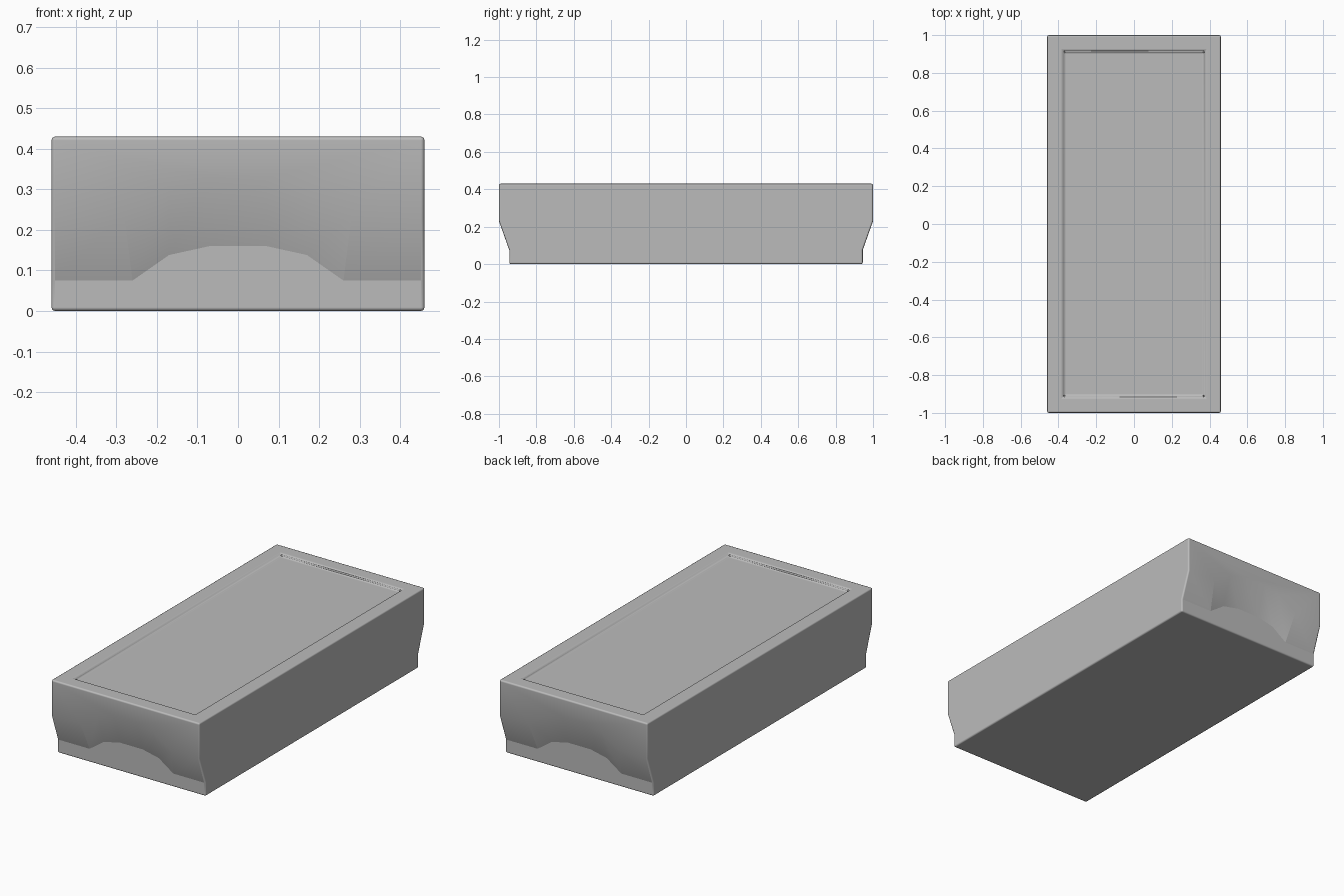
import bpy
import bmesh

cube = bpy.data.objects.get("Cube")
if cube:
    bpy.data.objects.remove(cube, do_unlink=True)

# Single plain grey
grey = bpy.data.materials.new("plain grey")
grey.use_nodes = True
colour = (0.5, 0.5, 0.5, 1)
grey.diffuse_color = colour
grey.node_tree.nodes["Principled BSDF"].inputs["Base Color"].default_value = colour

W, L, FOOT, H = 0.46, 1.0, 0.945, 0.43


def arch(half):
    """Mirror the right half of an arch line into a full left-to-right line."""
    return [(-x, z) for x, z in half] + [(x, z) for x, z in reversed(half)]


# Lower and upper edges of the sloping arched band at each end
low = arch([(W, 0.075), (0.26, 0.075), (0.17, 0.138), (0.07, 0.16)])
high = arch([(W, 0.23), (0.28, 0.235), (0.17, 0.305), (0.07, 0.33)])

bm = bmesh.new()
rings = {}
creases = []
for s in (-1, 1):
    # End wall: foot panel, sloping band, upper panel
    base = [bm.verts.new((x, s * FOOT, 0)) for x in (-W, W)]
    lo = [bm.verts.new((x, s * FOOT, z)) for x, z in low]
    hi = [bm.verts.new((x, s * L, z)) for x, z in high]
    top = [bm.verts.new((x, s * L, H)) for x in (-W, W)]
    bm.faces.new(base + lo[::-1])
    for i in range(len(lo) - 1):
        bm.faces.new((lo[i], lo[i + 1], hi[i + 1], hi[i]))
        creases.append(bm.edges.get((lo[i], lo[i + 1])))
    creases += [bm.edges.get((lo[i], hi[i])) for i in (1, -2)]
    bm.faces.new(hi + top[::-1])
    rings[s] = base, lo, hi, top

# Long side walls and underside
for end in (0, -1):
    front = [part[end] for part in rings[-1]]
    back = [part[end] for part in rings[1]]
    bm.faces.new(front + back[::-1])
bm.faces.new(rings[-1][0] + rings[1][0][::-1])

# Top with a flat rim around a shallow sunken panel
lid = bm.faces.new(rings[-1][3] + rings[1][3][::-1])
bmesh.ops.recalc_face_normals(bm, faces=bm.faces)
bmesh.ops.inset_region(bm, faces=[lid], thickness=0.115, depth=0)
bmesh.ops.inset_region(bm, faces=[lid], thickness=0.015, depth=-0.015)
for edge in creases:
    edge.smooth = False
for face in bm.faces:
    face.smooth = True

mesh = bpy.data.meshes.new("block_body")
bm.to_mesh(mesh)
bm.free()
mesh.materials.append(grey)
body = bpy.data.objects.new("block_body", mesh)
bpy.context.collection.objects.link(body)

# Softened outer edges; the shallow band and panel edges stay unbevelled
bevel = body.modifiers.new("soft_edges", "BEVEL")
bevel.width = 0.016
bevel.segments = 2
bevel.limit_method = "ANGLE"
bevel.angle_limit = 0.9
bevel.harden_normals = True
